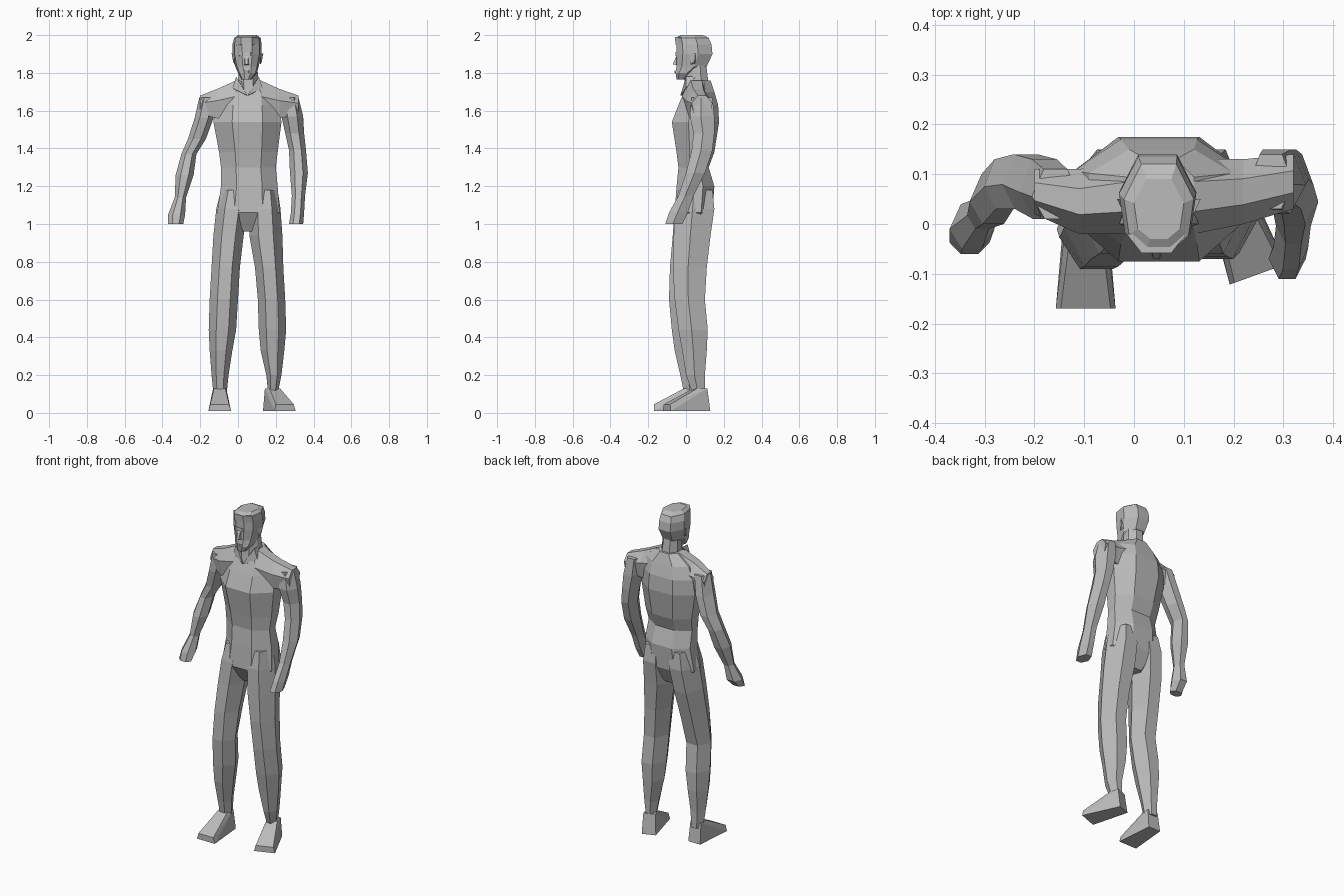
import bpy, bmesh, math
from mathutils import Vector, Matrix

cube = bpy.data.objects.get("Cube")
if cube:
    bpy.data.objects.remove(cube, do_unlink=True)

grey = bpy.data.materials.new("plain_grey")
grey.use_nodes = True
tone = (0.5, 0.5, 0.5, 1)
grey.diffuse_color = tone
grey.node_tree.nodes["Principled BSDF"].inputs["Base Color"].default_value = tone

UNIT = 0.01      # sections below are written in hundredths
MID = 0.05       # centre line of the head and neck


def mirrored(half):
    """Close a half profile (front to back) into a full ring."""
    return half + [(-a, b) for a, b in reversed(half)]


TRUNK = mirrored([(0.45, -1), (1, -0.3), (1, 0.4), (0.45, 1)])
SKULL = mirrored([(0.35, -1), (0.85, -0.65), (1, 0.2), (0.5, 1)])
LIMB = mirrored([(0.45, -1), (1, -0.1), (0.5, 1)])
YOKE = mirrored([(0.75, -1), (1, 0.2), (0.4, 1)])


def finish(name, bm):
    bmesh.ops.recalc_face_normals(bm, faces=bm.faces[:])
    mesh = bpy.data.meshes.new(name)
    bm.to_mesh(mesh)
    bm.free()
    mesh.materials.append(grey)
    obj = bpy.data.objects.new(name, mesh)
    bpy.context.collection.objects.link(obj)
    return obj


def loft(name, profile, sections, sideways=False):
    """Skin a profile through sections (low a, high a, low b, high b, station)."""
    bm = bmesh.new()
    rings = []
    for a0, a1, b0, b1, station in sections:
        ring = []
        for u, v in profile:
            a = (a0 + a1) / 2 + u * (a1 - a0) / 2
            b = (b0 + b1) / 2 + v * (b1 - b0) / 2
            p = Vector((station, a, b) if sideways else (a, b, station))
            ring.append(bm.verts.new(p * UNIT))
        rings.append(ring)
    for low, high in zip(rings, rings[1:]):
        for i in range(len(profile)):
            j = (i + 1) % len(profile)
            bm.faces.new((low[i], low[j], high[j], high[i]))
    bm.faces.new(rings[0])
    bm.faces.new(rings[-1])
    return finish(name, bm)


def hull(name, points, place=Matrix()):
    """Wrap a faceted solid around a few points."""
    bm = bmesh.new()
    for p in points:
        bm.verts.new(place @ (Vector(p) * UNIT))
    bmesh.ops.convex_hull(bm, input=bm.verts[:])
    return finish(name, bm)


def both(points):
    return points + [(-x, y, z) for x, y, z in points]


# Trunk, from the crotch to the base of the neck
loft("torso", TRUNK, [
    (0, 11, 0, 9, 96), (-11, 22, -6, 14, 106), (-9, 21, -5, 15, 120),
    (-9, 20, -4, 12, 130), (-10, 21, -5, 15, 138), (-13, 23, -7.5, 17.5, 154),
    (-12, 22, -4, 17, 163), (-9, 20, -1, 15, 170), (-1, 12, 1, 13, 176)])

# Shoulder yoke running across the body
loft("shoulders", YOKE, [
    (2, 11, 158, 168, -20), (-2, 11, 156, 171.5, -11), (-2, 13, 155, 176, -1),
    (-2, 13, 155, 176, 12), (0, 13, 156, 171.5, 22), (3, 14, 158, 168, 32)],
    sideways=True)

# Arms
loft("right_arm", LIMB, [
    (-37, -29, -6, -1, 100), (-37, -28, -5, 4, 105), (-33.5, -27.5, -1, 5, 114),
    (-33, -23.5, 0, 10, 126), (-30, -22, 3, 13, 137), (-26.5, -17, 3, 14, 145),
    (-23, -13, 1, 13, 156), (-20.5, -11, 1, 11, 167)])
loft("left_arm", LIMB, [
    (27, 34.5, -11, -2, 100), (28, 35, -9, 1, 106), (28.5, 35.5, -4, 4, 115),
    (27.5, 37, 0, 10, 127), (27, 36, 3, 14, 139), (25, 35, 4, 15, 148),
    (23, 34.5, 2, 15, 157), (23, 32, 3, 14, 167)])

# Legs
loft("right_leg", LIMB, [
    (-13, -6, -1, 6, 10), (-14, -5, -3, 6, 20), (-15, -3, -6, 7, 33),
    (-15.5, -1, -7.5, 7, 44), (-15, 0, -9, 5, 60), (-14, 1, -8.5, 9, 77),
    (-13, 3, -7, 13, 94), (-11.5, 5, -6, 15, 108), (-9, 5, -4, 14, 118)])
loft("left_leg", LIMB, [
    (16, 21, 3.5, 10, 10), (15, 23, 0, 10, 20), (12, 24.5, -2, 11, 33),
    (11, 25.5, -4, 11.5, 44), (10.5, 25, -6, 10, 60), (9, 24, -7, 11, 77),
    (6, 23.5, -6.5, 13, 94), (6, 22.5, -6, 15, 108), (7, 21, -4, 14, 118)])

# Feet: wedge from heel and ankle down to a broad flat toe
foot = both([(4, 0, 1), (6, -23, 1), (5, -23, 4.5), (3.5, -1.5, 13), (3, -7, 13)])
for side, x, y, turn in (("right", -0.097, 0.06, 0), ("left", 0.17, 0.115, 20)):
    place = Matrix.Translation((x, y, 0)) @ Matrix.Rotation(math.radians(turn), 4, "Z")
    hull(side + "_foot", foot, place)

# Neck and open collar
loft("neck", TRUNK, [
    (1, 10, -2, 11, 166), (0, 11, -1, 12, 174), (0.5, 10, 0, 10.5, 186)])
centre = Matrix.Translation((MID, 0, 0))
for side, sign in (("right", -1), ("left", 1)):
    hull(side + "_collar", [
        (sign * x, y, z) for x, y, z in
        ((0, -3, 168), (6, 0, 178), (8, 0, 172), (0.5, -1, 168), (6, 5, 178))], centre)

# Head: chin to crown
loft("head", SKULL, [
    (2, 7, -5, 0, 176.5), (0, 10, -5.5, 5, 180), (-1.5, 11, -5, 11, 183.5),
    (-3, 12.5, -5, 14, 190), (-3, 12.5, -5, 13.5, 195), (-2, 12, -5.5, 12, 198.5),
    (0, 10, -3, 9, 200)])
face = Matrix.Translation((MID - 0.005, 0, 0))
hull("nose", both([(0.8, -5, 189), (1.5, -4, 184), (0.7, -7, 184.5), (0.5, -5.5, 188)]), face)
hull("brow", both([(4.5, -3.6, 189), (4.5, -3.6, 190.5), (2, -5.7, 189.3), (2, -5.5, 191)]), face)
hull("mouth", both([(2, -5, 180), (2, -5, 181), (0.8, -6, 180), (0.8, -6, 181.2)]), face)
hull("hair_front", both([(3, -5.6, 195), (3, -5.8, 199), (6, -2, 194.5), (6, -2, 199)]), face)
for side, sign in (("right", -1), ("left", 1)):
    hull(side + "_ear", [
        (sign * x, y, z) for x, y, z in
        ((7, 2, 190), (7, 2.5, 184.5), (8.4, 5, 190.5), (7.6, 4.5, 186), (6.5, 5, 185))], centre)
